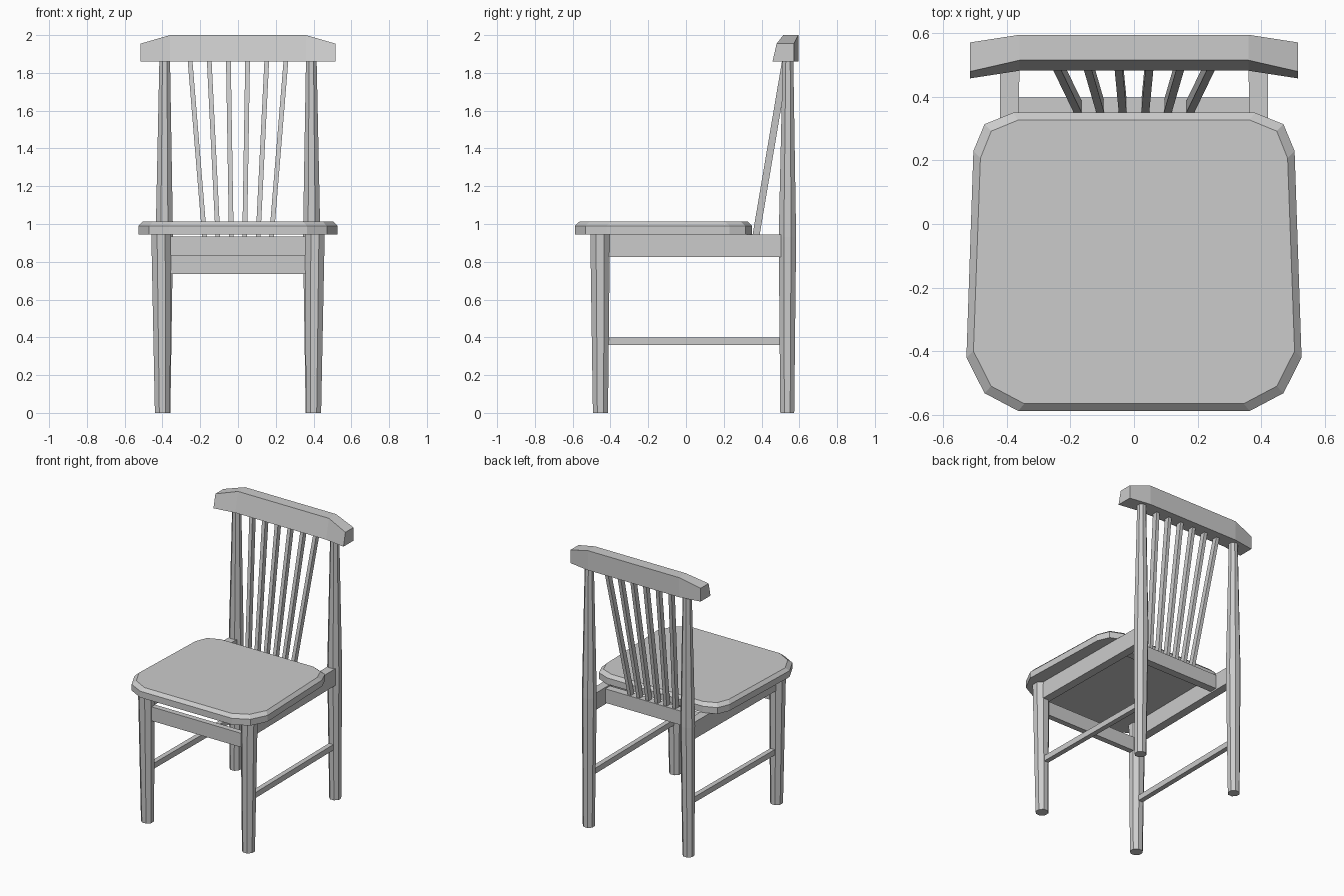
import bpy, bmesh, math
from mathutils import Vector

if "Cube" in bpy.data.objects:
    bpy.data.objects.remove(bpy.data.objects["Cube"])


def make(name, verts, faces):
    me = bpy.data.meshes.new(name)
    me.from_pydata(verts, [], faces)
    bm = bmesh.new()
    bm.from_mesh(me)
    bmesh.ops.recalc_face_normals(bm, faces=bm.faces)
    bm.to_mesh(me)
    bm.free()
    ob = bpy.data.objects.new(name, me)
    bpy.context.collection.objects.link(ob)
    return ob


def loft(name, rings):
    """Skin a stack of equal-length closed rings and cap both ends."""
    n = len(rings[0])
    verts = [p for r in rings for p in r]
    faces = [tuple(range(n)), tuple(range(len(verts) - n, len(verts)))]
    for k in range(len(rings) - 1):
        for i in range(n):
            j = (i + 1) % n
            faces.append((k * n + i, k * n + j, (k + 1) * n + j, (k + 1) * n + i))
    return make(name, verts, faces)


def turned(name, stations, sides=8):
    """Tapered polygonal post; stations are (x, y, z, half width)."""
    rings = []
    for x, y, z, h in stations:
        r = h / math.cos(math.pi / sides)
        rings.append([(x + r * math.cos((i + 0.5) * math.tau / sides),
                       y + r * math.sin((i + 0.5) * math.tau / sides), z)
                      for i in range(sides)])
    return loft(name, rings)


def rail(name, a, b, w, h):
    """Rectangular bar between two points, w wide and h high."""
    a, b = Vector(a), Vector(b)
    d = (b - a).normalized()
    side = d.cross(Vector((0, 0, 1))).normalized() * w / 2
    up = Vector((0, 0, h / 2))
    return loft(name, [[p - side - up, p + side - up, p + side + up, p - side + up]
                       for p in (a, b)])


def seat_ring(half, z):
    return [(x, y, z) for x, y in half] + [(-x, y, z) for x, y in reversed(half)]


# Seat slab with chamfered top edge
outer = [(.364, -.588), (.47, -.532), (.527, -.42), (.505, .23), (.47, .314), (.38, .35)]
inner = [(.345, -.565), (.449, -.51), (.505, -.40), (.483, .207), (.449, .292), (.364, .327)]
loft("seat", [seat_ring(outer, .945), seat_ring(outer, .99), seat_ring(inner, 1.012)])

for s, side in ((-1, "left"), (1, "right")):
    # Legs, the rear ones running up to the top rail
    turned("front_leg_" + side, [(s * .40, -.453, 0, .04), (s * .407, -.455, .95, .052)])
    turned("back_leg_" + side, [(s * .395, .536, 0, .037), (s * .39, .537, .93, .046),
                                (s * .388, .54, 1.88, .028)])
    # Side apron and side stretcher
    rail("side_apron_" + side, (s * .40, -.45, .885), (s * .39, .53, .885), .06, .12)
    rail("side_stretcher_" + side, (s * .40, -.45, .38), (s * .39, .53, .38), .035, .04)

# Front and rear aprons
rail("front_apron", (-.39, -.45, .785), (.39, -.45, .785), .04, .10)
rail("back_apron", (-.39, .37, .885), (.39, .37, .885), .055, .10)

# Fanned back spindles
for i in range(6):
    t = i - 2.5
    bot, top = Vector((t * .071, .37, .935)), Vector((t * .102, .53, 1.88))
    w = .0125
    loft("spindle_%d" % (i + 1),
         [[(p.x + a * w, p.y + b * w * 1.5, p.z) for a, b in ((-1, -1), (1, -1), (1, 1), (-1, 1))]
          for p in (bot, top)])

# Top rail: bent back in plan, dropping towards the ends
rings = []
for x, dy, top in ((-.515, -.024, 1.955), (-.36, 0, 2), (.36, 0, 2), (.515, -.024, 1.955)):
    ft = .505 + (2 - top) * -.25
    rings.append([(x, .502 + dy - .02, 1.86), (x, .595 + dy, 1.86),
                  (x, .595 + dy, top), (x, ft + dy + .01, top)])
loft("top_rail", rings)
